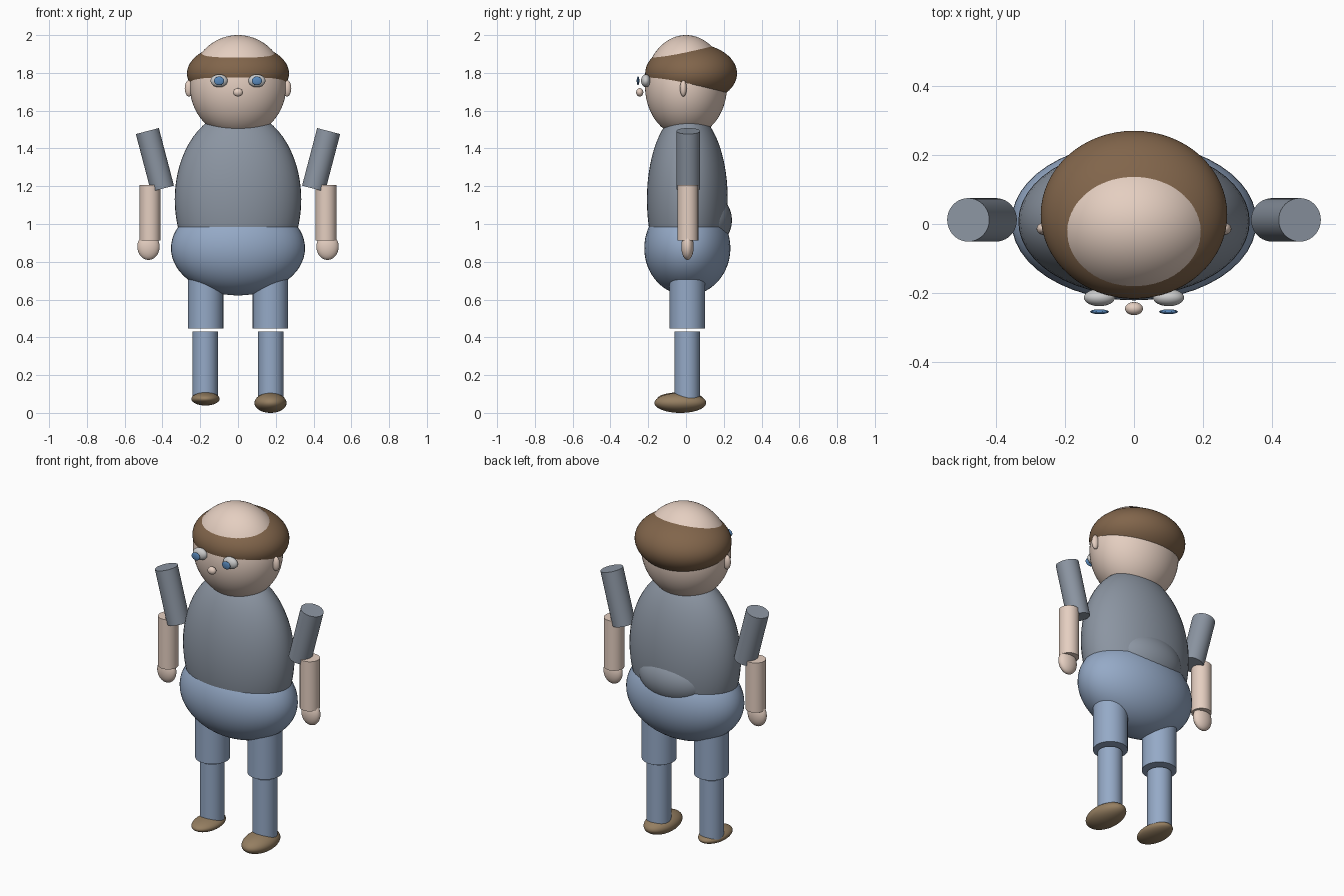
import bpy
from math import radians
from mathutils import Vector

if "Cube" in bpy.data.objects:
    bpy.data.objects.remove(bpy.data.objects["Cube"])


def material(name, rgb):
    m = bpy.data.materials.new(name)
    m.diffuse_color = (*rgb, 1)
    m.use_nodes = True
    m.node_tree.nodes["Principled BSDF"].inputs["Base Color"].default_value = m.diffuse_color
    return m


SKIN = material("skin", (0.78, 0.62, 0.53))
HAIR = material("brown_hair", (0.22, 0.13, 0.07))
SHIRT = material("grey_cloth", (0.26, 0.30, 0.36))
JEANS = material("blue_cloth", (0.30, 0.40, 0.57))
SHOE = material("brown_leather", (0.30, 0.21, 0.12))
WHITE = material("white", (0.85, 0.85, 0.85))
BLUE = material("iris_blue", (0.10, 0.25, 0.50))


def finish(name, mat):
    ob = bpy.context.object
    ob.name = name
    ob.data.materials.append(mat)
    bpy.ops.object.shade_smooth_by_angle(angle=radians(40))
    return ob


def ellipsoid(name, center, radii, mat, segments=48, rings=32):
    bpy.ops.mesh.primitive_uv_sphere_add(segments=segments, ring_count=rings, location=center)
    bpy.context.object.scale = radii
    bpy.ops.object.transform_apply(location=False, rotation=False, scale=True)
    return finish(name, mat)


def limb(name, start, end, radius, mat):
    a, b = Vector(start), Vector(end)
    bpy.ops.mesh.primitive_cylinder_add(vertices=40, radius=radius, depth=(b - a).length,
                                        location=(a + b) / 2)
    bpy.context.object.rotation_euler = (b - a).to_track_quat('Z', 'Y').to_euler()
    return finish(name, mat)


# Head with a hair band that leaves the crown bare
ellipsoid("head", (0, 0, 1.73), (0.255, 0.217, 0.27), SKIN, 64, 48)
ellipsoid("hair", (0, 0.027, 1.797), (0.27, 0.243, 0.16), HAIR, 64, 48)
ellipsoid("nose", (0, -0.245, 1.697), (0.026, 0.019, 0.022), SKIN, 24, 16)

# Body
ellipsoid("torso", (0, 0.007, 1.13), (0.335, 0.214, 0.47), SHIRT)
ellipsoid("lower_back", (0, 0.1, 1.02), (0.22, 0.143, 0.15), SHIRT)
ellipsoid("hips", (0, 0.007, 0.872), (0.355, 0.228, 0.25), JEANS)

for side, s in (("left", -1), ("right", 1)):
    # Face parts
    ellipsoid(side + "_ear", (s * 0.26, -0.014, 1.718), (0.022, 0.018, 0.043), SKIN, 24, 16)
    ellipsoid(side + "_eye", (s * 0.1, -0.213, 1.758), (0.045, 0.025, 0.034), WHITE, 32, 20)
    ellipsoid(side + "_iris", (s * 0.1, -0.254, 1.758), (0.027, 0.007, 0.023), BLUE, 24, 16)
    # Arm
    limb(side + "_sleeve", (s * 0.48, 0.012, 1.492), (s * 0.4, 0.012, 1.187), 0.063, SHIRT)
    limb(side + "_forearm", (s * 0.466, 0.01, 1.207), (s * 0.466, 0.01, 0.912), 0.055, SKIN)
    ellipsoid(side + "_hand", (s * 0.474, 0.008, 0.88), (0.059, 0.033, 0.07), SKIN, 32, 20)
    # Leg
    limb(side + "_thigh", (s * 0.172, 0.007, 0.78), (s * 0.172, 0.007, 0.447), 0.094, JEANS)
    limb(side + "_shin", (s * 0.174, 0.006, 0.432), (s * 0.174, 0.006, 0.08), 0.067, JEANS)

# Shoes, the left one smaller
ellipsoid("left_shoe", (-0.172, -0.03, 0.074), (0.075, 0.122, 0.035), SHOE)
ellipsoid("right_shoe", (0.172, -0.03, 0.053), (0.085, 0.137, 0.053), SHOE)
